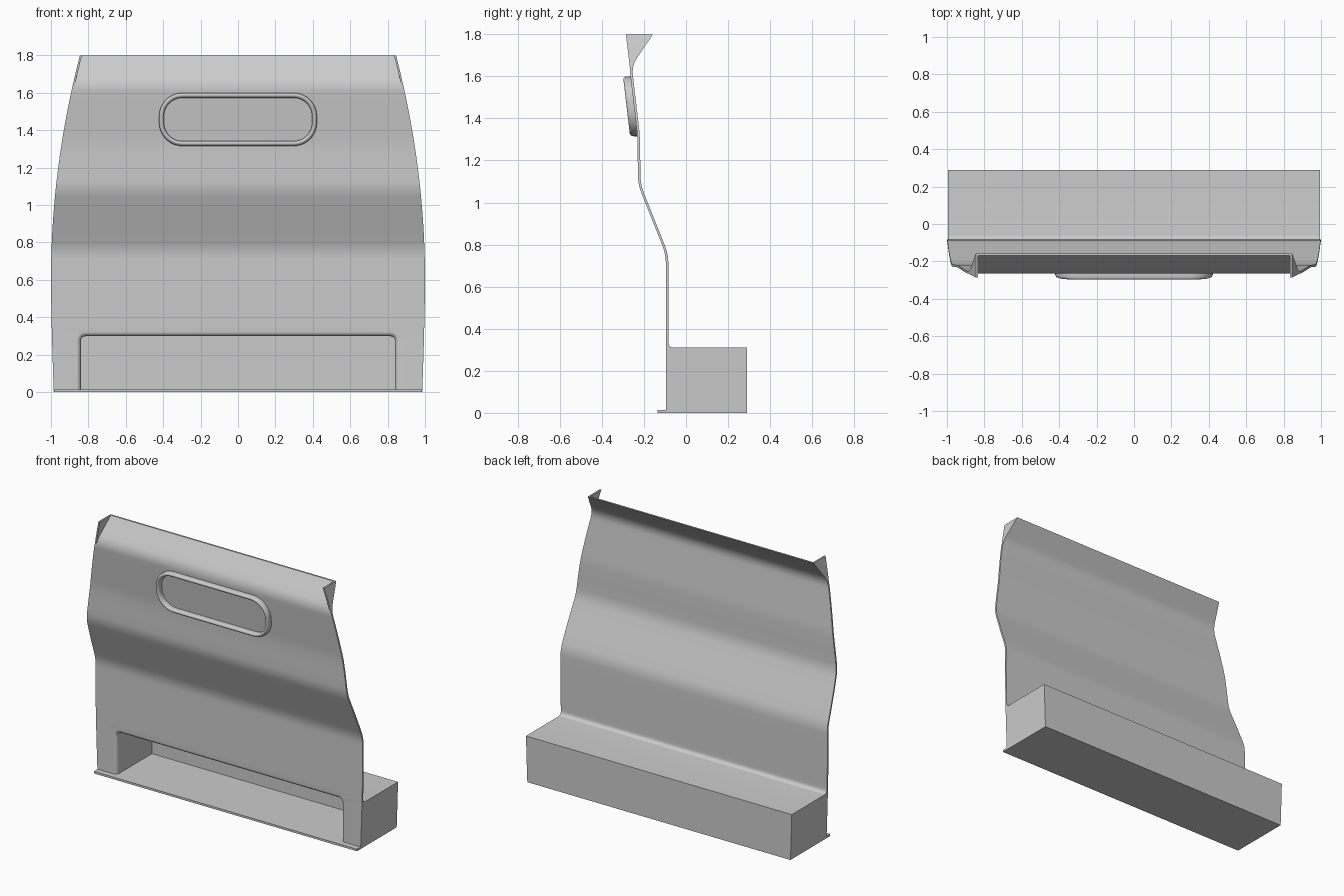
import bpy, bmesh, math
from mathutils import Vector

if "Cube" in bpy.data.objects:
    bpy.data.objects.remove(bpy.data.objects["Cube"])

def half_width(z):
    if z < 0.6:
        return 1 - 0.015 * ((0.6 - z) / 0.6) ** 1.5
    return 1 - 0.155 * ((z - 0.6) / 1.2) ** 2

def make(name, verts, faces, angle=30):
    me = bpy.data.meshes.new(name)
    me.from_pydata(verts, [], faces)
    bm = bmesh.new()
    bm.from_mesh(me)
    bmesh.ops.triangulate(bm, faces=[f for f in bm.faces if len(f.verts) > 4])
    bmesh.ops.recalc_face_normals(bm, faces=bm.faces)
    bm.to_mesh(me)
    bm.free()
    ob = bpy.data.objects.new(name, me)
    bpy.context.collection.objects.link(ob)
    smooth(ob, angle)
    return ob

def smooth(ob, angle=30):
    bpy.ops.object.select_all(action='DESELECT')
    ob.select_set(True)
    bpy.context.view_layer.objects.active = ob
    bpy.ops.object.shade_smooth_by_angle(angle=math.radians(angle))

def loft(loops, caps=True, closed=False):
    """Skin equal-length closed loops."""
    n, m = len(loops[0]), len(loops)
    verts = [v for l in loops for v in l]
    faces = []
    for j in range(m if closed else m - 1):
        a, b = j * n, ((j + 1) % m) * n
        for i in range(n):
            k = (i + 1) % n
            faces.append((a + i, a + k, b + k, b + i))
    if caps:
        faces += [tuple(range(n)), tuple(range((m - 1) * n, m * n))]
    return verts, faces

def rounded_path(pts, r, step=0.06):
    """Round the bends of an open polyline and subdivide long runs."""
    pts = [Vector(p) for p in pts]
    out = [pts[0]]
    for i in range(1, len(pts) - 1):
        p = pts[i]
        a = p + (pts[i - 1] - p).normalized() * r
        b = p + (pts[i + 1] - p).normalized() * r
        for k in range(7):
            t = k / 6
            out.append(a * (1 - t) ** 2 + p * 2 * t * (1 - t) + b * t * t)
    out.append(pts[-1])
    res = [out[0]]
    for q in out[1:]:
        n = max(1, math.ceil((q - res[-1]).length / step))
        s = res[-1]
        res += [s.lerp(q, k / n) for k in range(1, n + 1)]
    return res

def rounded_rect(hw, hh, r, seg=10):
    pts = []
    for q, (sx, sy) in enumerate([(1, 1), (-1, 1), (-1, -1), (1, -1)]):
        for k in range(seg + 1):
            a = math.pi / 2 * (q + k / seg)
            pts.append((sx * (hw - r) + r * math.cos(a), sy * (hh - r) + r * math.sin(a)))
    return pts

# bent sheet and rear box as one side profile (y, z)
T = 0.006
mid = rounded_path([(-0.09, 0), (-0.09, 0.755), (-0.222, 1.085), (-0.225, 1.32),
                    (-0.264, 1.65), (-0.163, 1.8)], 0.045)
profile = [(p.x - T, p.y) for p in mid]
profile += [(p.x + T, p.y) for p in reversed(mid) if p.y > 0.345]
for k in range(7):
    a = math.pi / 2 * k / 6
    profile.append((-0.084 + 0.025 * (1 - math.cos(a)), 0.335 - 0.025 * math.sin(a)))
profile += [(0.29, 0.31), (0.29, 0.2), (0.29, 0.1), (0.29, 0)]
body = make("bent_panel_and_box", *loft(
    [[(s * half_width(z), y, z) for y, z in profile] for s in (-1, 1)]))

# front opening with a rounded lip
FLOOR, R = 0.014, 0.025

def arch(y, off):
    r, w, h = 0.025 + off, 0.84 + off, 0.298 + off
    pts = [(-w, y, FLOOR), (w, y, FLOOR)]
    for c, start in ((w - r, 0), (-w + r, math.pi / 2)):
        for k in range(9):
            a = start + math.pi / 2 * k / 8
            pts.append((c + r * math.cos(a), y, h - r + r * math.sin(a)))
    return pts

loops = [arch(-0.15, R)]
for k in range(7):
    a = math.pi / 2 * k / 6
    loops.append(arch(-0.0965 + R * math.sin(a), R * math.cos(a) if k < 6 else 0))
# lip curves from the panel face into the cavity
loops = [arch(-0.15, R)] + [arch(-0.0965 + R * (1 - math.cos(math.pi / 2 * k / 6)),
                                 R * (1 - math.sin(math.pi / 2 * k / 6))) for k in range(7)]
loops.append(arch(0.28, 0))
cutter = make("opening_cutter", *loft(loops))
mod = body.modifiers.new("opening", 'BOOLEAN')
mod.operation = 'DIFFERENCE'
mod.solver = 'EXACT'
mod.object = cutter
bpy.context.view_layer.objects.active = body
bpy.ops.object.modifier_apply(modifier=mod.name)
bpy.data.objects.remove(cutter)
smooth(body)

# floor lip in front of the panel
w = half_width(0)
make("floor_lip", *loft([[(s * w, -0.135, 0), (s * w, -0.096, 0),
                          (s * w, -0.096, FLOOR), (s * w, -0.135, FLOOR)] for s in (-1, 1)]))

# triangular end fins closing the top flare
upper = [p for p in mid if p.y > 1.6]
for s, side in ((-1, "left"), (1, "right")):
    loops = []
    for p in upper:
        fy = min(-0.262 - 0.118 * (p.y - 1.6), p.x - T)
        o = s * half_width(p.y)
        i = o - s * 0.011
        loops.append([(o, fy, p.y), (o, p.x, p.y), (i, p.x, p.y), (i, fy, p.y)])
    make("top_fin_" + side, *loft(loops))

# raised oblong rim, leaning with the panel
section = [(0, -0.004), (0, 0.020), (0.002, 0.028), (0.007, 0.034), (0.013, 0.036),
           (0.019, 0.034), (0.024, 0.029), (0.026, 0.021), (0.026, -0.004)]
loops = []
for off, h in section:
    loops.append([(x, -0.2465 - h - 0.118 * v, 1.457 + v)
                  for x, v in rounded_rect(0.422 - off, 0.142 - off, 0.125 - off)])
make("oblong_rim", *loft(loops, caps=False, closed=True), angle=40)
